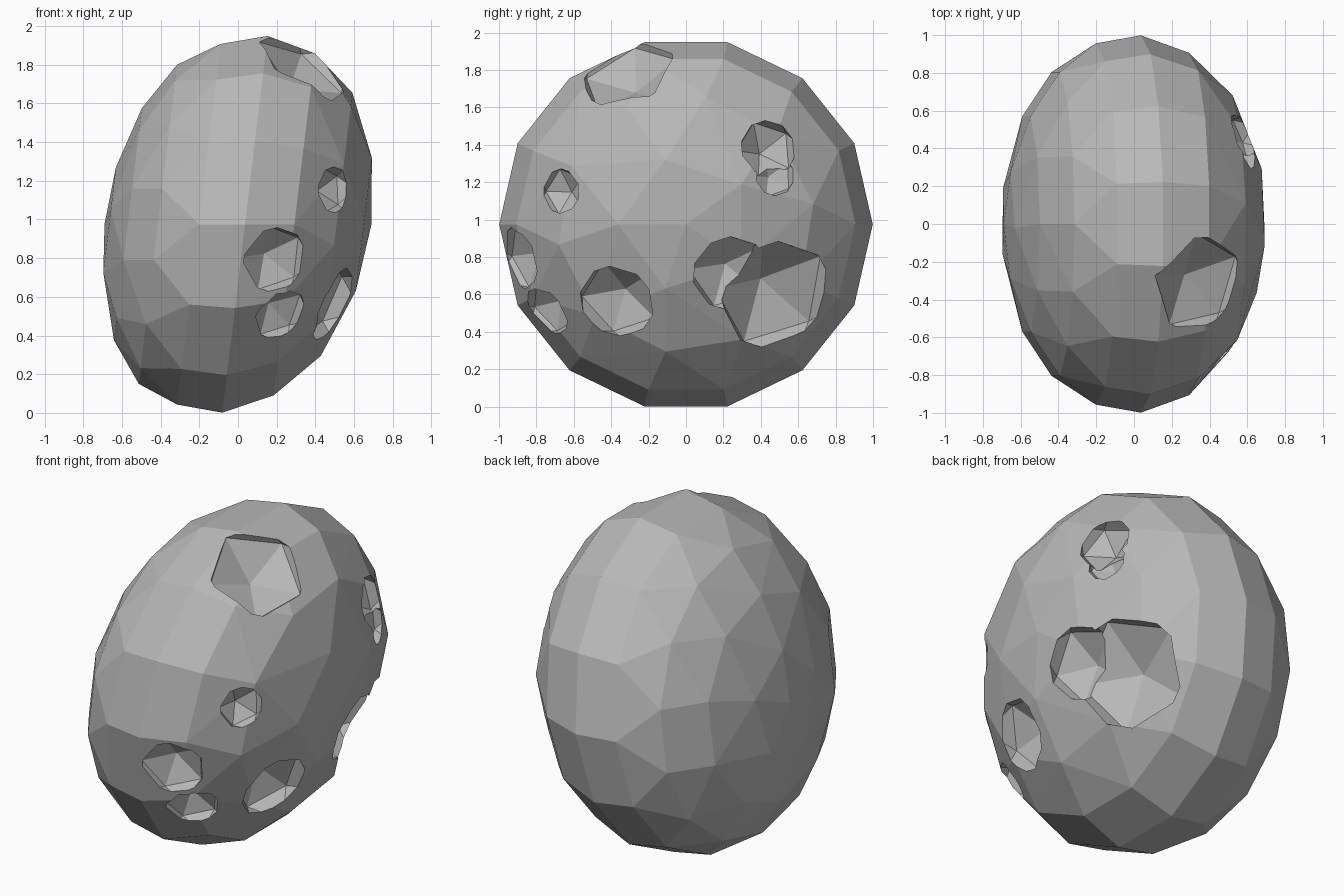
import bpy, bmesh, math
from mathutils import Vector, Matrix

if "Cube" in bpy.data.objects:
    bpy.data.objects.remove(bpy.data.objects["Cube"], do_unlink=True)

HALF_WIDTH, MID, SHEAR = 0.69, 0.975, 0.12

# One stone grey for everything
stone = bpy.data.materials.new("stone grey")
stone.use_nodes = True
grey = (0.48, 0.48, 0.48, 1)
stone.diffuse_color = grey
stone.node_tree.nodes["Principled BSDF"].inputs["Base Color"].default_value = grey


def to_object(bm, name):
    mesh = bpy.data.meshes.new(name)
    bm.to_mesh(mesh)
    bm.free()
    mesh.materials.append(stone)
    obj = bpy.data.objects.new(name, mesh)
    bpy.context.collection.objects.link(obj)
    return obj


# Rock body: faceted leaning ellipsoid made from rings around the x axis
# (latitude in degrees, number of corners, turn in corners, swell)
rings = [(-90, 1, 0, 1), (-73, 5, 0.3, 1.01), (-54, 10, 0.5, 1.02),
         (-36, 14, 0.5, 1.02), (-17, 14, 0, 1), (3, 14, 0, 1),
         (25, 14, 0, 1), (47, 10, 0.25, 1.01), (69, 5, 0.5, 1.01), (90, 1, 0, 1)]
bm = bmesh.new()
for lat, count, turn, swell in rings:
    s = swell * math.sin(math.radians(lat))
    c = swell * math.cos(math.radians(lat))
    for i in range(count):
        a = math.tau * (i + turn) / count
        y, z = c * math.cos(a), c * math.sin(a)
        bm.verts.new((HALF_WIDTH * s + SHEAR * z, y, z + MID))
bmesh.ops.convex_hull(bm, input=bm.verts[:])
bmesh.ops.recalc_face_normals(bm, faces=bm.faces[:])
rock = to_object(bm, "rock")


def crater_cutter(point, radius, depth):
    """Squashed ball resting on the surface, facing outwards."""
    x, y, z = point
    z -= MID
    u = Vector(((x - SHEAR * z) / HALF_WIDTH, y, z)).normalized() * 0.98
    centre = Vector((HALF_WIDTH * u.x + SHEAR * u.z, u.y, u.z + MID))
    normal = Vector((u.x / HALF_WIDTH, u.y, u.z - SHEAR * u.x / HALF_WIDTH))
    turn = normal.to_track_quat('Z', 'Y').to_matrix().to_4x4()
    size = Matrix.Diagonal((radius, radius, depth, 1))
    bm = bmesh.new()
    bmesh.ops.create_icosphere(bm, subdivisions=1, radius=1,
                               matrix=Matrix.Translation(centre) @ turn @ size)
    return to_object(bm, "crater_cutter")


# Craters: place, radius, depth
craters = [
    ((0.36, -0.32, 1.80), 0.30, 0.18),
    ((0.49, -0.66, 1.15), 0.14, 0.11),
    ((0.20, -0.90, 0.79), 0.20, 0.15),
    ((0.23, -0.76, 0.50), 0.17, 0.13),
    ((0.50, -0.37, 0.56), 0.24, 0.18),
    ((0.60, 0.24, 0.71), 0.24, 0.18),
    ((0.48, 0.50, 0.58), 0.36, 0.25),
    ((0.58, 0.44, 1.38), 0.18, 0.14),
    ((0.60, 0.48, 1.24), 0.13, 0.10),
]
bpy.context.view_layer.objects.active = rock
for crater in craters:
    cutter = crater_cutter(*crater)
    cutter.hide_render = True
    mod = rock.modifiers.new("crater", 'BOOLEAN')
    mod.operation, mod.solver, mod.object = 'DIFFERENCE', 'EXACT', cutter
    bpy.ops.object.modifier_apply(modifier=mod.name)
    bpy.data.objects.remove(cutter, do_unlink=True)

# Flat facets all over
for face in rock.data.polygons:
    face.use_smooth = False
    face.material_index = 0
